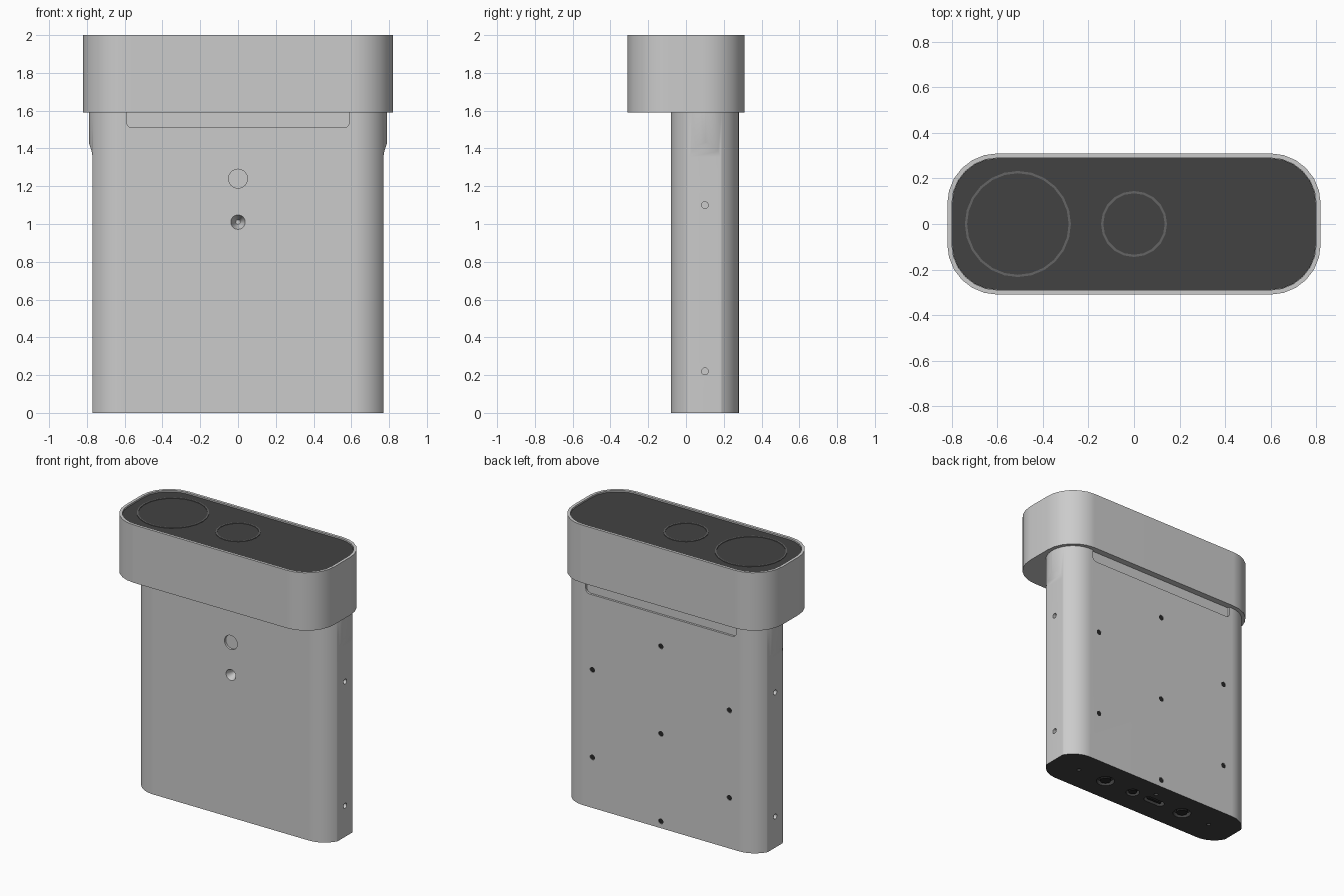
import bpy, bmesh, math
from mathutils import Matrix, Vector

if "Cube" in bpy.data.objects:
    bpy.data.objects.remove(bpy.data.objects["Cube"])


def material(name, v):
    m = bpy.data.materials.new(name)
    m.diffuse_color = (v, v, v, 1)
    m.use_nodes = True
    m.node_tree.nodes["Principled BSDF"].inputs["Base Color"].default_value = m.diffuse_color
    return m


DARK = material("dark_plastic", 0.055)
BLACK = material("black_hole", 0.02)
RING = material("ring_grey", 0.13)


def new_object(name, bm, mat=None):
    bmesh.ops.recalc_face_normals(bm, faces=bm.faces)
    me = bpy.data.meshes.new(name)
    bm.to_mesh(me)
    bm.free()
    ob = bpy.data.objects.new(name, me)
    bpy.context.collection.objects.link(ob)
    if mat:
        me.materials.append(mat)
    return ob


def rounded(hx, hy, r, seg, cx=0, cy=0):
    """Outline of a rounded rectangle, counter-clockwise."""
    pts = []
    for q, (sx, sy) in enumerate(((1, 1), (-1, 1), (-1, -1), (1, -1))):
        for i in range(seg + 1):
            a = math.pi / 2 * (q + i / seg)
            pts.append((cx + sx * (hx - r) + r * math.cos(a),
                        cy + sy * (hy - r) + r * math.sin(a)))
    return pts


def loft(name, sections, mat=None, closed=False):
    """Bridge (outline, z) sections; cap the ends or close into a ring."""
    bm = bmesh.new()
    rings = [[bm.verts.new((x, y, z)) for x, y in pts] for pts, z in sections]
    n = len(rings[0])
    pairs = list(zip(rings, rings[1:] + rings[:1]))
    for a, b in pairs if closed else pairs[:-1]:
        for i in range(n):
            j = (i + 1) % n
            bm.faces.new((a[i], a[j], b[j], b[i]))
    if not closed:
        bm.faces.new(rings[0])
        bm.faces.new(rings[-1])
    bmesh.ops.remove_doubles(bm, verts=bm.verts, dist=1e-5)
    return new_object(name, bm, mat)


def rod(name, centre, axis, r1, depth, mat=None, r2=None, seg=24):
    """Cylinder or cone centred on a point along an axis."""
    bm = bmesh.new()
    rot = Vector((0, 0, 1)).rotation_difference(Vector(axis)).to_matrix().to_4x4()
    bmesh.ops.create_cone(bm, cap_ends=True, segments=seg, radius1=r1,
                          radius2=r1 if r2 is None else r2, depth=depth,
                          matrix=Matrix.Translation(centre) @ rot)
    return new_object(name, bm, mat)


def cut(target, cutters):
    """Subtract the cutters, bake the result and remove the cutters."""
    for c in cutters:
        c.hide_render = True
        m = target.modifiers.new("cut", 'BOOLEAN')
        m.operation, m.solver, m.object = 'DIFFERENCE', 'EXACT', c
    dg = bpy.context.evaluated_depsgraph_get()
    me = bpy.data.meshes.new_from_object(target.evaluated_get(dg))
    target.modifiers.clear()
    target.data = me
    for c in cutters:
        bpy.data.objects.remove(c)


def smooth(ob):
    bpy.ops.object.select_all(action='DESELECT')
    ob.select_set(True)
    bpy.context.view_layer.objects.active = ob
    bpy.ops.object.shade_smooth_by_angle(angle=math.radians(28))
    ob.modifiers.new("normals", 'WEIGHTED_NORMAL').keep_sharp = True


YC, FRONT, BACK = 0.1, -0.08, 0.28

# Body: stadium section
body = loft("body", [(rounded(0.79, 0.18, 0.1799, 12, 0, YC), z) for z in (0, 1.62)])

# Flattened sides, ramping out near the top
cutters = []
for s in (1, -1):
    prof = [(0.77, -0.1), (0.77, 1.355), (0.775, 1.385), (0.79, 1.43), (0.9, 1.7), (1, 1.7), (1, -0.1)]
    bm = bmesh.new()
    f = bm.faces.new([bm.verts.new((s * x, -0.2, z)) for x, z in prof])
    g = bmesh.ops.extrude_face_region(bm, geom=[f])["geom"]
    bmesh.ops.translate(bm, vec=(0, 0.6, 0), verts=[v for v in g if isinstance(v, bmesh.types.BMVert)])
    cutters.append(new_object("side_cutter", bm))
cut(body, cutters)

# Shallow slots below the head, front and back
cutters = []
for y in (FRONT, BACK):
    slot = loft("slot_cutter", [(rounded(0.59, 0.09, 0.03, 5), z) for z in (-0.015, 0.015)])
    slot.data.transform(Matrix.Translation((0, y, 1.6)) @ Matrix.Rotation(math.pi / 2, 4, 'X'))
    cutters.append(slot)

# Front marker and tripod hole
cutters.append(rod("marker_cutter", (0, FRONT, 1.24), (0, 1, 0), 0.05, 0.03, seg=32))
cutters.append(rod("tripod_cutter", (0, FRONT + 0.03, 1.01), (0, 1, 0), 0.042, 0.08, r2=0.012, seg=32))

# Side screw holes
for s in (1, -1):
    for z in (0.22, 1.10):
        cutters.append(rod("screw_cutter", (s * 0.77, YC, z), (1, 0, 0), 0.018, 0.1, seg=16))

# Microphone holes: hexagon plus centre
mics = [(0, 0.67)] + [(0.62 * math.sin(math.pi / 3 * k), 0.67 + 0.62 * math.cos(math.pi / 3 * k))
                      for k in range(6)]
for x, z in mics:
    cutters.append(rod("mic_cutter", (x, BACK, z), (0, 1, 0), 0.019, 0.03, seg=16))

# Underside ports
ports = [(0.56, YC, 0.014), (0.33, YC, 0.06), (0.095, YC, 0.045),
         (-0.33, YC, 0.06), (-0.56, YC, 0.014), (-0.04, 0.18, 0.014)]
for x, y, r in ports:
    cutters.append(rod("port_cutter", (x, y, 0), (0, 0, 1), r, 0.06))
cutters.append(loft("usb_cutter", [(rounded(0.08, 0.03, 0.0299, 6, -0.09, YC), z) for z in (-0.03, 0.03)]))
cut(body, cutters)

# Dark underside, including the port walls
body.data.materials.clear()
body.data.materials.append(material("body_grey", 0.8))
body.data.materials.append(DARK)
for p in body.data.polygons:
    if all(body.data.vertices[i].co.z < 0.031 for i in p.vertices):
        p.material_index = 1
smooth(body)

# Dark floors and pins inside the holes
for x, z in mics:
    rod("mic_mesh", (x, BACK - 0.010, z), (0, 1, 0), 0.019, 0.014, BLACK, seg=16)
for x, y, r in ports:
    if r > 0.02:
        smooth(rod("port_pin", (x, y, 0.018), (0, 0, 1), r * 0.6, 0.028, BLACK))
loft("usb_tongue", [(rounded(0.055, 0.01, 0.004, 2, -0.09, YC), z) for z in (0.006, 0.032)], BLACK)

# Head: rounded block with a thin rim round a recessed top
outer, inner = rounded(0.82, 0.31, 0.22, 6), rounded(0.80, 0.29, 0.20, 6)
smooth(loft("head", [(outer, 1.59), (outer, 2.0), (inner, 2.0), (inner, 1.98)]))

# Dark lens window
loft("lens_window", [(rounded(0.799, 0.289, 0.199, 6), z) for z in (1.975, 1.99)], DARK)

# Lens rings
for name, x, r, n in (("large_lens_ring", -0.51, 0.233, 24), ("small_lens_ring", 0, 0.145, 20)):
    o, i = ([(x + q * math.cos(2 * math.pi * k / n), q * math.sin(2 * math.pi * k / n))
             for k in range(n)] for q in (r, r - 0.01))
    loft(name, [(o, 1.985), (o, 1.994), (i, 1.994), (i, 1.985)], RING, closed=True)
